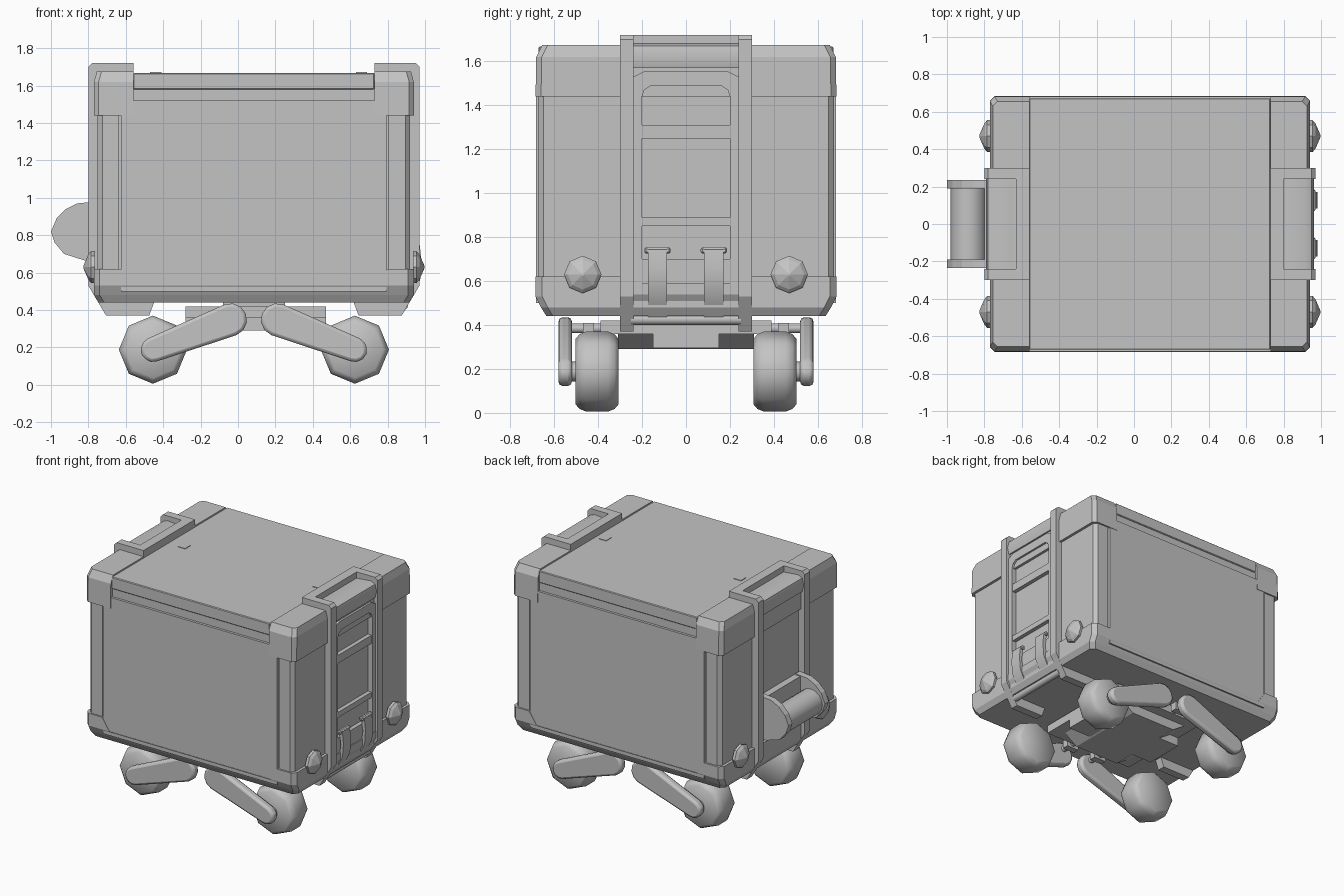
import bpy, bmesh, math
from mathutils import Vector

if "Cube" in bpy.data.objects:
    bpy.data.objects.remove(bpy.data.objects["Cube"], do_unlink=True)

GREY = (0.55, 0.55, 0.55, 1)
mat = bpy.data.materials.new("plain grey")
mat.use_nodes = True
mat.diffuse_color = GREY
mat.node_tree.nodes["Principled BSDF"].inputs["Base Color"].default_value = GREY

CX = 0.085            # centre of the case along x
HX, HY = 0.855, 0.685  # half sizes of the case


def finish(name, bm, bevel=0, smooth=0, segments=1):
    bmesh.ops.recalc_face_normals(bm, faces=bm.faces[:])
    me = bpy.data.meshes.new(name)
    bm.to_mesh(me)
    bm.free()
    me.materials.append(mat)
    ob = bpy.data.objects.new(name, me)
    bpy.context.collection.objects.link(ob)
    if bevel:
        mod = ob.modifiers.new("bevel", 'BEVEL')
        mod.width, mod.segments, mod.limit_method = bevel, segments, 'ANGLE'
    if smooth:
        bpy.ops.object.select_all(action='DESELECT')
        ob.select_set(True)
        bpy.context.view_layer.objects.active = ob
        bpy.ops.object.shade_smooth_by_angle(angle=math.radians(smooth))
    return ob


def skin(rings):
    """Closed solid through rings of equal length."""
    bm = bmesh.new()
    loops = [[bm.verts.new(p) for p in ring] for ring in rings]
    n = len(loops[0])
    for a, b in zip(loops, loops[1:]):
        for i in range(n):
            j = (i + 1) % n
            bm.faces.new((a[i], a[j], b[j], b[i]))
    bm.faces.new(loops[0])
    bm.faces.new(loops[-1])
    return bm


def box(name, x0, x1, y0, y1, z0, z1, **kw):
    ring = [(x0, y0), (x1, y0), (x1, y1), (x0, y1)]
    return finish(name, skin([[(x, y, z) for x, y in ring] for z in (z0, z1)]), **kw)


def prism(name, outline, y0, y1, **kw):
    """Outline in x and z, pushed along y."""
    return finish(name, skin([[(x, y, z) for x, z in outline] for y in (y0, y1)]), **kw)


def lathe(name, centre, axis, profile, sides, **kw):
    """Rings of (offset, radius) along the x or y axis."""
    c, rings = Vector(centre), []
    for d, r in profile:
        ring = []
        for i in range(sides):
            t = math.tau * i / sides
            u, v = r * math.cos(t), r * math.sin(t)
            ring.append(c + Vector((d, u, v) if axis == 'x' else (u, d, v)))
        rings.append(ring)
    return finish(name, skin(rings), **kw)


def shell(name, levels, chamfer, cut=None, **kw):
    """Chamfered rectangle lofted through (z, x inset, y inset); cut keeps one side."""
    rings = []
    for z, inset_x, inset_y in levels:
        a, b, c = HX - inset_x, HY - inset_y, chamfer
        q = [(a, c - b), (a, b - c), (a - c, b), (c - a, b),
             (-a, b - c), (-a, c - b), (c - a, -b), (a - c, -b)]
        rings.append([(CX + x, y, z) for x, y in q])
    bm = skin(rings)
    if cut:
        bmesh.ops.bisect_plane(bm, geom=bm.verts[:] + bm.edges[:] + bm.faces[:],
                               plane_co=cut[0], plane_no=cut[1], clear_inner=True)
        bmesh.ops.holes_fill(bm, edges=[e for e in bm.edges if e.is_boundary])
    return finish(name, bm, **kw)


# Case: core, front and back panels, base skirt, lid
shell("case_core", [(0.5, 0.03, 0.025), (1.6, 0.03, 0.025)], 0.02)
box("case_panels", -0.625, 0.795, -0.682, 0.682, 0.5, 1.52)
shell("base_skirt", [(0.44, 0.025, 0.05), (0.48, 0.0, 0.025), (0.53, 0.0, 0.0)], 0.03)
box("lid_rim", -0.56, 0.73, -0.664, 0.664, 1.51, 1.58)
box("lid", -0.56, 0.73, -0.672, 0.672, 1.58, 1.668, bevel=0.005)
for x in (-0.44, 0.66):
    box("lid_marker", x - 0.03, x + 0.03, -0.03, 0.03, 1.666, 1.672)

for side, s in (("right", -1), ("left", 1)):
    def X(x, s=s):
        return CX + s * x

    def span(a, b):
        return tuple(sorted((X(a), X(b))))

    # Corner protection on each end of the case
    shell(side + "_top_cap", [(1.44, 0, 0), (1.62, 0, 0.003), (1.675, 0.015, 0.03)], 0.025,
          cut=((X(0.645), 0, 0), (s, 0, 0)))
    shell(side + "_post", [(0.6, 0.02, 0.012), (1.46, 0.02, 0.012)], 0.025,
          cut=((X(0.72), 0, 0), (s, 0, 0)))
    shell(side + "_base_corner", [(0.53, 0, 0), (0.62, 0, 0)], 0.03,
          cut=((X(0.655), 0, 0.53), (s * 0.83, 0, -0.55)))

    # Rails wrapping over the end, with a grab bar between them
    rail = [(0.645, 1.72), (0.865, 1.72), (0.885, 1.70), (0.885, 0.53),
            (0.79, 0.37), (0.56, 0.37), (0.53, 0.45), (0.75, 0.45),
            (0.82, 0.54), (0.82, 1.655), (0.645, 1.655)]
    for y in (-0.27, 0.27):
        prism(side + "_rail", [(X(x), z) for x, z in rail], y - 0.03, y + 0.03)
    box(side + "_rail_bridge", *span(0.645, 0.715), -0.25, 0.25, 1.655, 1.72)
    bar = [(0.73, 1.6), (0.73, 1.675), (0.83, 1.685), (0.865, 1.67),
           (0.877, 1.62), (0.865, 1.57), (0.82, 1.57)]
    prism(side + "_grab_bar", [(X(x), z) for x, z in bar], -0.245, 0.245, smooth=50)

    # Faceted bolts
    for y in (-0.47, 0.47):
        lathe(side + "_bolt", (X(0.85), y, 0.63), 'x',
              [(0, 0.085), (s * 0.02, 0.085), (s * 0.035, 0.068), (s * 0.062, 0.006)], 8)

    # Running gear: swing arm, hub, pivot and wheel at each corner
    for end, t in (("front", -1), ("back", 1)):
        def Y(a, b):
            return tuple(sorted((t * a, t * b)))
        label = end + "_" + side
        wx, wz, hx, hz = 0.54, 0.188, 0.125, 0.348
        ang = math.atan2(hz - wz, hx - wx)
        arm = []
        for cx, cz, r, start in ((hx, hz, 0.088, ang - math.pi / 2),
                                 (wx, wz, 0.066, ang + math.pi / 2)):
            for i in range(7):
                a = start + math.pi * i / 6
                arm.append((X(cx + r * math.cos(a)), cz + r * math.sin(a)))
        prism(label + "_arm", arm, *Y(0.52, 0.58), bevel=0.018, segments=2, smooth=40)
        lathe(label + "_wheel", (X(wx), t * 0.405, wz), 'y',
              [(-0.097, 0.15), (-0.08, 0.17), (-0.05, 0.182),
               (0.05, 0.182), (0.08, 0.17), (0.097, 0.15)], 8, smooth=50)
        lathe(label + "_hub", (X(wx), 0, wz), 'y',
              [(t * 0.49, 0.045), (t * 0.53, 0.045)], 12, smooth=40)
        lathe(label + "_pivot", (X(hx), 0, 0.385), 'y',
              [(t * 0.3, 0.022), (t * 0.53, 0.022)], 12, smooth=40)
        box(label + "_pivot_block", *span(hx - 0.05, hx + 0.05), *Y(0.42, 0.47), 0.35, 0.41)

# Undercarriage
box("chassis_plate", -0.28, 0.47, -0.39, 0.39, 0.36, 0.42)
prism("chassis_crossbeam", [(-0.22, 0.37), (-0.1, 0.29), (0.27, 0.29), (0.39, 0.37)], -0.31, 0.31)
box("chassis_spine", -0.28, 0.47, -0.15, 0.15, 0.295, 0.38)
box("chassis_mount", -0.08, 0.25, -0.25, 0.25, 0.41, 0.45)

# Ladder frame on the left end
for y in (-0.22, 0.22):
    box("ladder_side", 0.9, 0.955, y - 0.02, y + 0.02, 0.56, 1.5)
arch = [(-0.24, 1.53), (-0.19, 1.555), (0.19, 1.555), (0.24, 1.53), (0.24, 1.44),
        (0.2, 1.44), (0.19, 1.47), (0.16, 1.49), (-0.16, 1.49), (-0.19, 1.47),
        (-0.2, 1.44), (-0.24, 1.44)]
finish("ladder_arch", skin([[(x, y, z) for y, z in arch] for x in (0.9, 0.955)]))
for z0, z1 in ((1.25, 1.31), (0.85, 0.89), (0.58, 0.7)):
    box("ladder_rung", 0.9, 0.95, -0.21, 0.21, z0, z1)
prism("ladder_foot", [(0.9, 0.59), (0.957, 0.59), (0.957, 0.54), (0.9, 0.44)], -0.24, 0.24)

# Curved straps with buckles and the rod they hook on
strap = [(0.945, 0.75), (0.972, 0.745), (0.982, 0.66), (0.974, 0.56), (0.93, 0.47),
         (0.888, 0.41), (0.87, 0.43), (0.91, 0.49), (0.95, 0.57), (0.96, 0.65)]
for y in (-0.13, 0.127):
    prism("strap", strap, y - 0.044, y + 0.044, smooth=40)
    box("strap_buckle", 0.94, 0.97, y - 0.06, y + 0.06, 0.725, 0.755, bevel=0.008)
lathe("strap_rod", (0.885, 0, 0.425), 'y', [(-0.25, 0.025), (0.25, 0.025)], 12, smooth=40)

# Roll holder on the right end: two rounded cheeks and a roll
cheek = [(-0.76, 0.66), (-0.82, 0.665), (-0.93, 0.70), (-0.98, 0.76), (-1.0, 0.82),
         (-0.97, 0.89), (-0.92, 0.94), (-0.86, 0.97), (-0.76, 0.98)]
for y in (-0.212, 0.212):
    prism("holder_cheek", cheek, y - 0.023, y + 0.023)
lathe("holder_roll", (-0.885, 0, 0.805), 'y', [(-0.2, 0.095), (0.2, 0.095)], 16, smooth=40)
box("holder_back", -0.8, -0.75, -0.2, 0.2, 0.67, 0.97)
